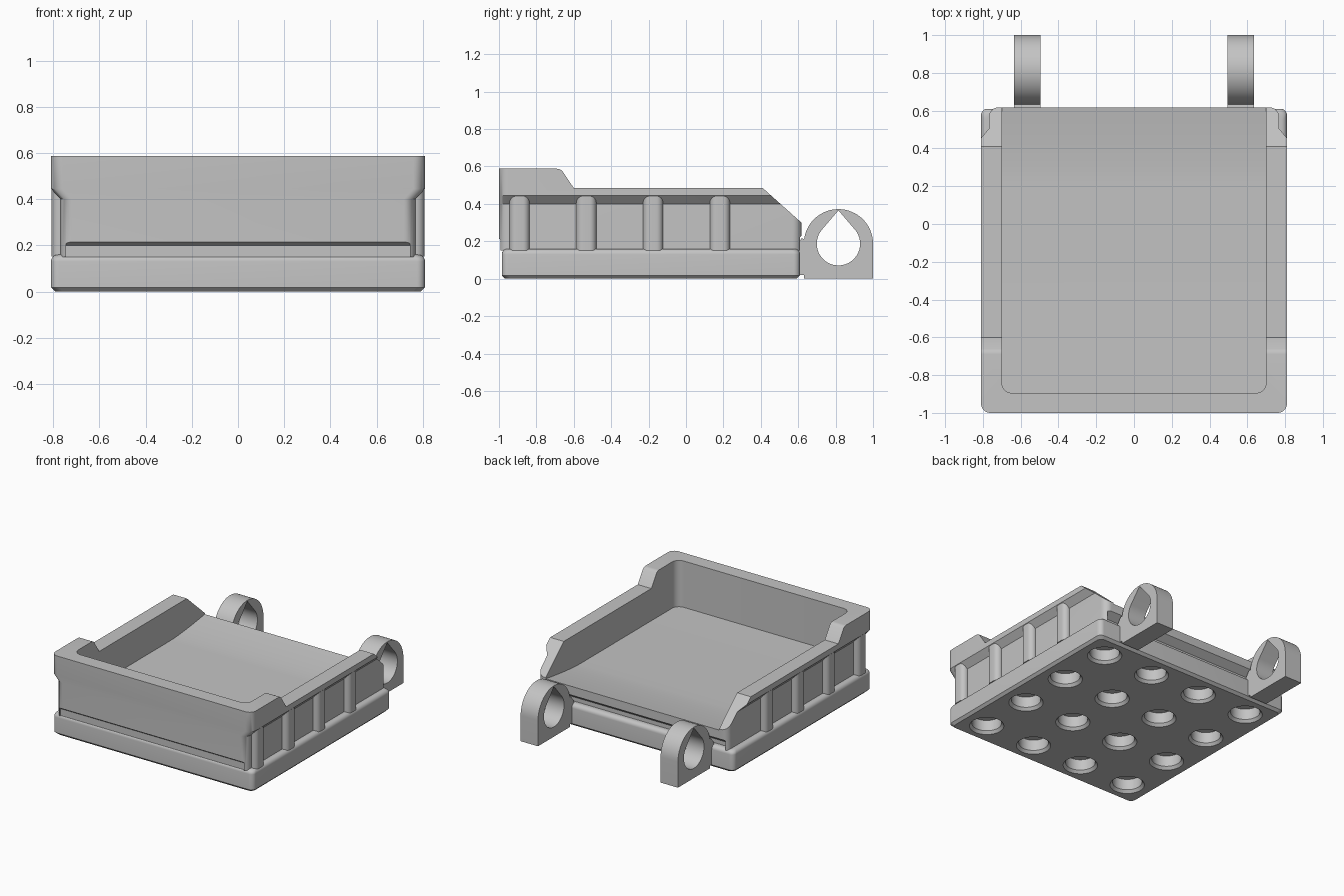
import bpy, bmesh
from math import sin, cos, pi, radians

if "Cube" in bpy.data.objects:
    bpy.data.objects.remove(bpy.data.objects["Cube"], do_unlink=True)

GREY = (0.55, 0.55, 0.55, 1)
mat = bpy.data.materials.new("plain grey")
mat.use_nodes = True
mat.diffuse_color = GREY
mat.node_tree.nodes["Principled BSDF"].inputs["Base Color"].default_value = GREY


def loft(name, rings_list):
    """Closed solids, each skinned through a list of matching rings."""
    bm = bmesh.new()
    for rings in rings_list:
        vs = [[bm.verts.new(p) for p in ring] for ring in rings]
        n = len(vs[0])
        for a, b in zip(vs, vs[1:]):
            for i in range(n):
                j = (i + 1) % n
                bm.faces.new((a[i], a[j], b[j], b[i]))
        bm.faces.new(vs[0][::-1])
        bm.faces.new(vs[-1])
    bmesh.ops.recalc_face_normals(bm, faces=bm.faces)
    me = bpy.data.meshes.new(name)
    bm.to_mesh(me)
    bm.free()
    me.materials.append(mat)
    ob = bpy.data.objects.new(name, me)
    bpy.context.collection.objects.link(ob)
    return ob


def arc(cx, cy, r, a0, a1, n=8):
    return [(cx + r * cos(radians(a0 + (a1 - a0) * i / n)),
             cy + r * sin(radians(a0 + (a1 - a0) * i / n))) for i in range(n + 1)]


def slab(x0, x1, y0, y1, r, z):
    """Rounded rectangle ring at height z."""
    pts = (arc(x1 - r, y1 - r, r, 0, 90) + arc(x0 + r, y1 - r, r, 90, 180)
           + arc(x0 + r, y0 + r, r, 180, 270) + arc(x1 - r, y0 + r, r, 270, 360))
    return [(x, y, z) for x, y in pts]


def side_prism(name, pts, x0, x1):
    """Side outline (y, z) pushed along x."""
    return loft(name, [[[(x, y, z) for y, z in pts] for x in (x0, x1)]])


def boolean(ob, cutter, op="DIFFERENCE"):
    m = ob.modifiers.new(op, "BOOLEAN")
    m.object, m.operation, m.solver = cutter, op, "EXACT"
    bpy.context.view_layer.objects.active = ob
    bpy.ops.object.modifier_apply(modifier=m.name)
    bpy.data.objects.remove(cutter, do_unlink=True)


def finish(ob, angle=32):
    bpy.ops.object.select_all(action="DESELECT")
    ob.select_set(True)
    bpy.context.view_layer.objects.active = ob
    bpy.ops.object.shade_smooth_by_angle(angle=radians(angle))


# base plate: chamfered underneath, rounded on top
def base_ring(inset, z):
    return slab(-.81 + inset, .81 - inset, -.985 + inset, .61 - inset, .035, z)


base_rings = [base_ring(.018, 0), base_ring(0, .018)]
for k in range(7):
    a = pi / 2 * k / 6
    base_rings.append(base_ring(.03 * (1 - cos(a)), .13 + .03 * sin(a)))
base = loft("base_plate", [base_rings])

# round sockets under the base
sockets = []
for i in range(4):
    for j in range(4):
        cx, cy = (i - 1.5) * .413, -.19 + (j - 1.5) * .413
        sockets.append([[(x, y, z) for x, y in arc(cx, cy, r, 0, 348.75, 31)]
                        for r, z in ((.12, -.004), (.1, .02), (.1, .1))])
boolean(base, loft("socket_cutter", sockets))
finish(base)

# tray body: recessed lower sides flaring out to a lip
tray = loft("tray_body", [[slab(-w, w, -1, .617, .05, z) for w, z in
                          ((.768, .15), (.768, .4), (.81, .445), (.81, .62))]])
outline = ([(-1.1, .1), (-1.1, .588)] + arc(-.69, .548, .04, 90, 45, 4)
           + [(-.6, .485), (.41, .485), (.617, .3), (.7, .3), (.7, .1)])
boolean(tray, side_prism("outline_tool", outline, -1, 1), "INTERSECT")

# hollow with a floor that rises gently to the open back
hollow = loft("hollow_tool", [[slab(-.7, .7, -.895, .9, .055, z) for z in (.2, .8)]])
floor = [(-1, .7), (-1, .25)] + [(.22 + .4 * t / 8, .25 + .042 * (t / 8) ** 1.5)
                                 for t in range(9)] + [(1, .292), (1, .7)]
boolean(hollow, side_prism("floor_tool", floor, -.9, .9), "INTERSECT")
boolean(tray, hollow)

# grooves along the foot of the front and back
boolean(tray, side_prism("front_groove_cutter", [(-1.1, .1), (-.98, .1), (-.98, .2),
                                                 (-1.005, .218), (-1.1, .218)], -.745, .745))
boolean(tray, side_prism("back_groove_cutter", [(.7, .1), (.565, .1), (.565, .19),
                                                (.62, .23), (.7, .23)], -.745, .745))
finish(tray)

# vertical ribs on both sides
for side, label in ((1, "left"), (-1, "right")):
    for k in range(4):
        y = -.89 + .357 * k
        x0, x1 = sorted((side * .7, side * .807))
        rib = loft(f"{label}_rib_{k + 1}",
                   [[slab(x0, x1, y - .054, y + .054, .036, z) for z in (.152, .447)]])
        finish(rib)

# hinge lugs with teardrop holes
for side, label in ((1, "left"), (-1, "right")):
    x0, x1 = sorted((side * .495, side * .635))
    cy, cz = .815, .187
    lug_outline = ([(.58, .02), (.63, .02), (.632, 0), (1, 0)]
                   + arc(cy, cz, .185, 0, 172, 28) + [(.617, .215), (.585, .17)])
    lug = side_prism(f"{label}_hinge_lug", lug_outline, x0, x1)
    hole = arc(cy, cz, .116, 140, 400, 32) + [(cy, cz + .178)]
    boolean(lug, side_prism("hole_cutter", hole, x0 - .1, x1 + .1))
    finish(lug)
